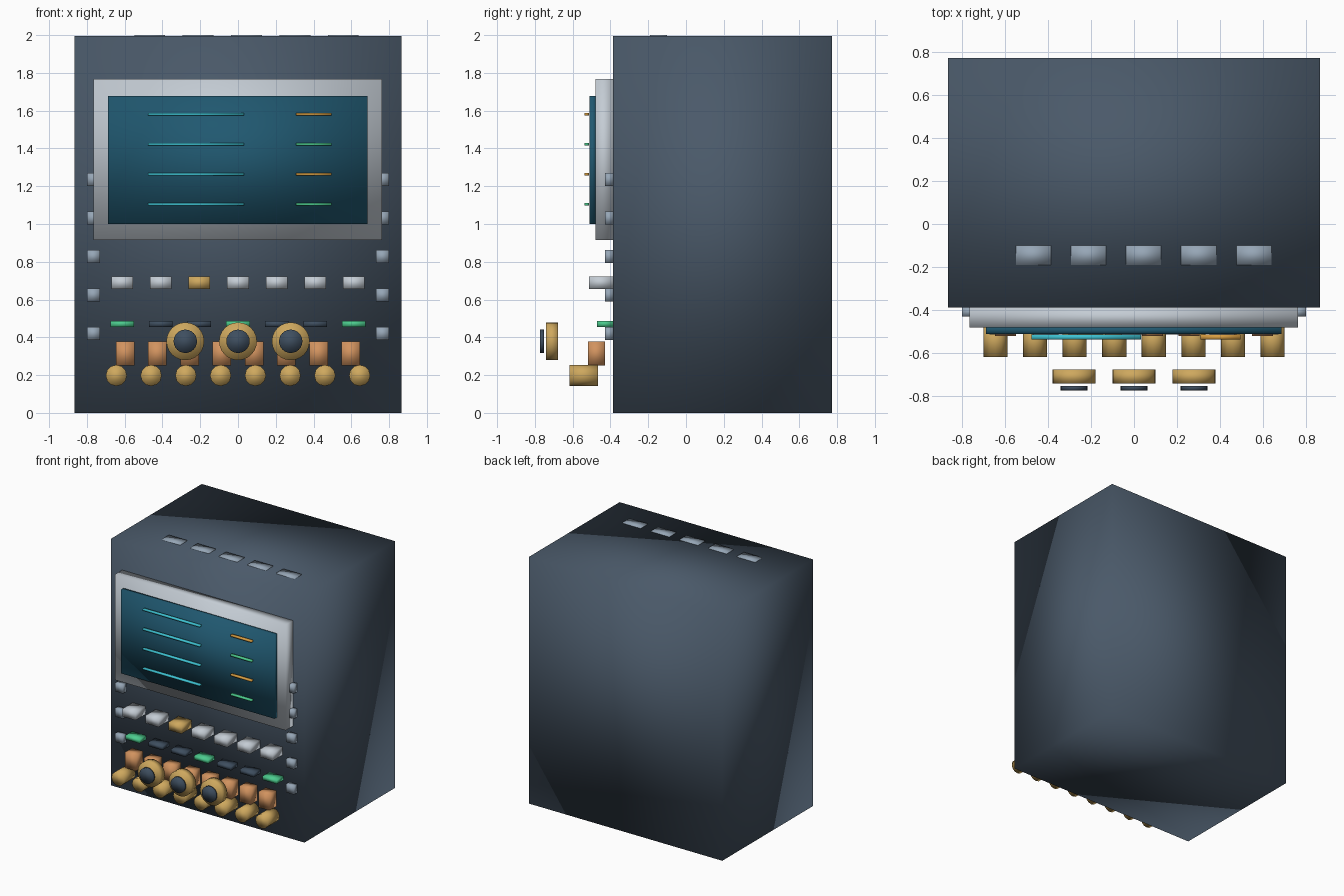
import bpy
import bmesh
from math import pi
from mathutils import Matrix

cube = bpy.data.objects.get("Cube")
if cube:
    bpy.data.objects.remove(cube, do_unlink=True)


def material(name, r, g, b):
    """Flat colour from 0-255 display values, stored linear."""
    def linear(c):
        c /= 255
        return c / 12.92 if c <= 0.04045 else ((c + 0.055) / 1.055) ** 2.4
    colour = (linear(r), linear(g), linear(b), 1)
    mat = bpy.data.materials.new(name)
    mat.use_nodes = True
    mat.diffuse_color = colour
    mat.node_tree.nodes["Principled BSDF"].inputs["Base Color"].default_value = colour
    return mat


SLATE = material("slate", 74, 89, 105)
SILVER = material("silver", 196, 204, 212)
TEAL = material("screen teal", 32, 88, 112)
CYAN = material("cyan", 62, 196, 212)
AMBER = material("amber", 216, 158, 66)
GOLD = material("gold", 206, 168, 94)
COPPER = material("copper", 210, 147, 95)
GREEN = material("green", 76, 204, 142)
STEEL = material("steel", 150, 166, 182)
DARK = material("dark slate", 62, 78, 95)


def finish(name, bm, mat):
    """Turn a bmesh into a fully smooth-shaded object."""
    for face in bm.faces:
        face.smooth = True
    mesh = bpy.data.meshes.new(name)
    bm.to_mesh(mesh)
    bm.free()
    mesh.materials.append(mat)
    obj = bpy.data.objects.new(name, mesh)
    bpy.context.collection.objects.link(obj)
    return obj


def box(name, mat, xs, ys, zs):
    """Box spanning the given (low, high) ranges."""
    bm = bmesh.new()
    bmesh.ops.create_cube(bm, size=1)
    spans = (xs, ys, zs)
    bmesh.ops.scale(bm, vec=[hi - lo for lo, hi in spans], verts=bm.verts)
    bmesh.ops.translate(bm, vec=[(lo + hi) / 2 for lo, hi in spans], verts=bm.verts)
    return finish(name, bm, mat)


def disc(name, mat, x, z, radius, ys, sides):
    """Cylinder whose axis runs front to back."""
    bm = bmesh.new()
    bmesh.ops.create_cone(bm, cap_ends=True, segments=sides, radius1=radius,
                          radius2=radius, depth=ys[1] - ys[0])
    bmesh.ops.rotate(bm, verts=bm.verts, matrix=Matrix.Rotation(pi / 2, 3, "X"))
    bmesh.ops.translate(bm, vec=(x, sum(ys) / 2, z), verts=bm.verts)
    return finish(name, bm, mat)


def around(centre, width):
    return (centre - width / 2, centre + width / 2)


FRONT = -0.387

# Cabinet and display
box("cabinet", SLATE, (-0.865, 0.865), (FRONT, 0.772), (0, 1.994))
box("display_frame", SILVER, (-0.765, 0.763), (-0.48, FRONT), (0.915, 1.768))
box("display_screen", TEAL, (-0.687, 0.686), (-0.511, -0.478), (1.0, 1.678))

# Raised readout lines
for i in range(4):
    zs = around(1.581 - i * 0.159, 0.013)
    ys = (-0.537, -0.514)
    box(f"long_readout_{i + 1}", CYAN, (-0.477, 0.032), ys, zs)
    box(f"short_readout_{i + 1}", GREEN if i % 2 else AMBER, (0.308, 0.495), ys, zs)

# Top vents
for i in range(5):
    box(f"top_vent_{i + 1}", STEEL, around(0.045 + (i - 2) * 0.256, 0.163),
        (-0.19, -0.1), (1.985, 2.0))

# Edge studs, mirrored
for side, label in ((-1, "right"), (1, "left")):
    for i in range(5):
        box(f"{label}_stud_{i + 1}", STEEL, around(side * 0.765, 0.07),
            (-0.429, FRONT), around(0.42 + i * 0.204, 0.068))

# Upper keys and indicator lamps
for i in range(7):
    x = (i - 3) * 0.2045
    box(f"upper_key_{i + 1}", GOLD if i == 2 else SILVER, around(x, 0.115),
        (-0.514, FRONT), around(0.689, 0.064))
    box(f"indicator_lamp_{i + 1}", DARK if i % 3 else GREEN, around(x, 0.125),
        (-0.472, FRONT), around(0.471, 0.032))

# Copper keys and round gold buttons
for i in range(8):
    box(f"copper_key_{i + 1}", COPPER, around((i - 3.5) * 0.1705, 0.098),
        (-0.52, -0.43), (0.251, 0.378))
    disc(f"round_button_{i + 1}", GOLD, (i - 3.5) * 0.184, 0.198, 0.056,
         (-0.617, -0.467), 12)

# Dials with dark caps
for i in range(3):
    x = (i - 1) * 0.279
    disc(f"dial_{i + 1}", GOLD, x, 0.379, 0.1, (-0.741, -0.677), 24)
    disc(f"dial_cap_{i + 1}", DARK, x, 0.379, 0.062, (-0.773, -0.752), 24)
